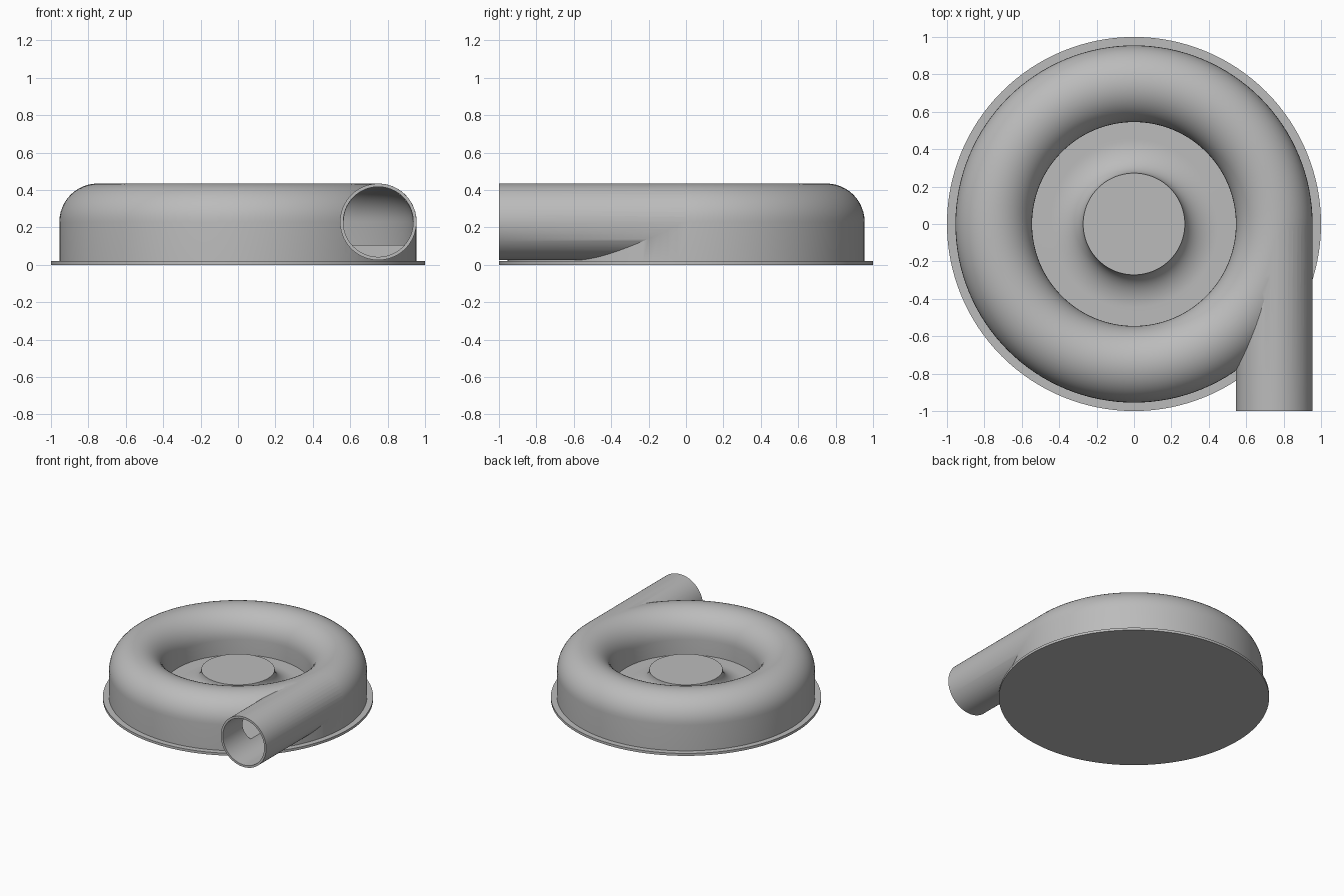
import bpy, bmesh
from math import pi, cos, sin, radians
from mathutils import Matrix, Vector

cube = bpy.data.objects.get("Cube")
if cube:
    bpy.data.objects.remove(cube, do_unlink=True)

grey = bpy.data.materials.new("plain grey")
grey.use_nodes = True
colour = (0.5, 0.5, 0.5, 1)
grey.diffuse_color = colour
grey.node_tree.nodes["Principled BSDF"].inputs["Base Color"].default_value = colour

TUBE_R, TUBE_X, TUBE_Z = 0.205, 0.75, 0.23
BORE_R = 0.187
FLOOR_Z = 0.105
HUB_R, HUB_Z, FLARE_R = 0.272, 0.24, 0.45


def add_object(name, bm):
    bmesh.ops.remove_doubles(bm, verts=bm.verts, dist=1e-5)
    bmesh.ops.recalc_face_normals(bm, faces=bm.faces)
    mesh = bpy.data.meshes.new(name)
    bm.to_mesh(mesh)
    bm.free()
    mesh.materials.append(grey)
    obj = bpy.data.objects.new(name, mesh)
    bpy.context.collection.objects.link(obj)
    return obj


def lathe(name, profile, closed=False, steps=128):
    """Spin a radius/height profile around the vertical axis."""
    bm = bmesh.new()
    verts = [bm.verts.new((r, 0, z)) for r, z in profile]
    pairs = list(zip(verts, verts[1:]))
    if closed:
        pairs.append((verts[-1], verts[0]))
    edges = [bm.edges.new(p) for p in pairs]
    bmesh.ops.spin(bm, geom=verts + edges, cent=(0, 0, 0), axis=(0, 0, 1),
                   angle=2 * pi, steps=steps)
    return add_object(name, bm)


def rod(name, radius, y_start, y_end):
    """Cylinder lying along y on the outlet axis."""
    bm = bmesh.new()
    place = (Matrix.Translation(Vector((TUBE_X, (y_start + y_end) / 2, TUBE_Z)))
             @ Matrix.Rotation(pi / 2, 4, 'X'))
    bmesh.ops.create_cone(bm, cap_ends=True, segments=96, radius1=radius,
                          radius2=radius, depth=y_end - y_start, matrix=place)
    return add_object(name, bm)


def arch(radius, steps=24):
    """Half circle from the outer wall over the crest to the inner wall."""
    return [(TUBE_X + radius * cos(pi * i / steps), TUBE_Z + radius * sin(pi * i / steps))
            for i in range(steps + 1)]


# Housing body, with the flared hub in the middle
flare = [(FLARE_R - (FLARE_R - HUB_R) * sin(pi / 2 * i / 16),
          HUB_Z - (HUB_Z - FLOOR_Z) * cos(pi / 2 * i / 16)) for i in range(17)]
housing = lathe("volute_housing",
                [(0, 0.01), (0.955, 0.01)] + arch(TUBE_R)
                + [(0.545, FLOOR_Z)] + flare + [(0, HUB_Z)])

# Tangential outlet pipe, then the air channel and the outlet bore
outlet = rod("outlet_pipe", TUBE_R - 0.0005, -1, 0)
channel = lathe("channel_cutter", [(TUBE_X + 0.185, FLOOR_Z)] + arch(0.185)
                + [(TUBE_X - 0.185, FLOOR_Z)], closed=True)
bore = rod("bore_cutter", BORE_R, -1.1, 0.003)

for tool, operation in ((outlet, 'UNION'), (channel, 'DIFFERENCE'), (bore, 'DIFFERENCE')):
    mod = housing.modifiers.new(tool.name, 'BOOLEAN')
    mod.object, mod.operation, mod.solver = tool, operation, 'EXACT'
    bpy.context.view_layer.objects.active = housing
    bpy.ops.object.modifier_apply(modifier=mod.name)
    bpy.data.objects.remove(tool, do_unlink=True)

# Thin base plate
base = lathe("base_plate", [(0, 0), (1, 0), (1, 0.02), (0, 0.02)])

for obj in (housing, base):
    bpy.ops.object.select_all(action='DESELECT')
    obj.select_set(True)
    bpy.context.view_layer.objects.active = obj
    bpy.ops.object.shade_smooth_by_angle(angle=radians(30))
